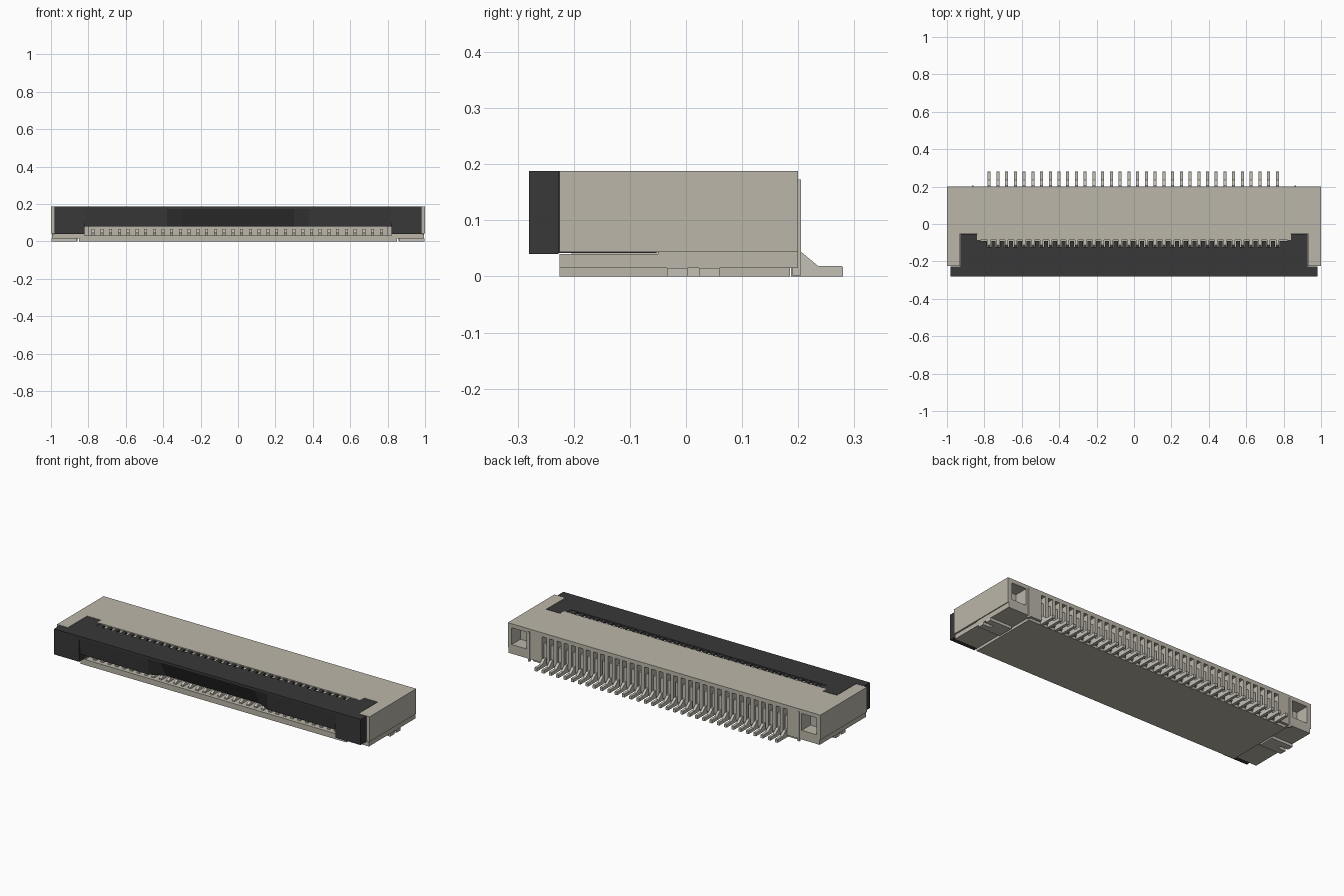
import bpy, bmesh

cube = bpy.data.objects.get("Cube")
if cube:
    bpy.data.objects.remove(cube, do_unlink=True)


def material(name, rgb):
    m = bpy.data.materials.new(name)
    m.use_nodes = True
    m.diffuse_color = (*rgb, 1)
    m.node_tree.nodes["Principled BSDF"].inputs["Base Color"].default_value = (*rgb, 1)
    return m


CREAM = material("warm_grey_plastic", (0.50, 0.47, 0.40))
DARK = material("charcoal_plastic", (0.040, 0.040, 0.040))
METAL = material("pale_metal", (0.55, 0.53, 0.46))


def box(bm, x, y, z):
    """Axis-aligned box from (low, high) pairs."""
    v = [bm.verts.new((a, b, c)) for a in x for b in y for c in z]
    for f in ((0, 1, 3, 2), (4, 6, 7, 5), (0, 4, 5, 1), (2, 3, 7, 6), (0, 2, 6, 4), (1, 5, 7, 3)):
        bm.faces.new([v[i] for i in f])


def pair(bm, x, y, z):
    """A box and its mirror image across x = 0."""
    box(bm, x, y, z)
    box(bm, (-x[1], -x[0]), y, z)


def loft(bm, sections):
    """Skin (x, [(y, z), ...]) sections along x and cap both ends."""
    rings = [[bm.verts.new((x, y, z)) for y, z in pts] for x, pts in sections]
    for a, b in zip(rings, rings[1:]):
        for i in range(len(a)):
            j = (i + 1) % len(a)
            bm.faces.new((a[i], a[j], b[j], b[i]))
    bm.faces.new(rings[0])
    bm.faces.new(rings[-1][::-1])


def finish(name, bm, mat):
    bmesh.ops.recalc_face_normals(bm, faces=bm.faces)
    me = bpy.data.meshes.new(name)
    bm.to_mesh(me)
    bm.free()
    me.materials.append(mat)
    ob = bpy.data.objects.new(name, me)
    bpy.context.collection.objects.link(ob)
    return ob


COUNT, PITCH = 34, 0.0467
pin_x = [-0.004 + (i - (COUNT - 1) / 2) * PITCH for i in range(COUNT)]
TOP = 0.188


def teeth(bm, gap, edge, y, z):
    """Comb of boxes that leaves a gap at every contact."""
    lows = [-edge] + [x + gap / 2 for x in pin_x]
    highs = [x - gap / 2 for x in pin_x] + [edge]
    for lo, hi in zip(lows, highs):
        box(bm, (lo, hi), y, z)


# Housing: floor, roof, core and the block above the cable slot
bm = bmesh.new()
box(bm, (-0.995, 0.995), (-0.225, 0.16), (0.015, 0.032))
box(bm, (-1, 1), (-0.05, 0.2), (0.165, TOP))
box(bm, (-0.84, 0.84), (-0.085, -0.05), (0.165, TOP))
box(bm, (-0.8, 0.8), (0.08, 0.16), (0.032, 0.165))
box(bm, (-0.84, 0.84), (-0.085, 0.08), (0.085, 0.165))
# Solid ends, side walls and the slightly inset lower step
pair(bm, (0.8, 1), (-0.05, 0.12), (0.044, 0.165))
pair(bm, (0.8, 0.995), (-0.05, 0.12), (0.015, 0.044))
pair(bm, (0.93, 1), (-0.225, -0.05), (0.044, TOP))
pair(bm, (0.82, 0.995), (-0.225, -0.05), (0.015, 0.04))
# Frames of the rear corner windows
pair(bm, (0.8, 0.88), (0.12, 0.2), (0.015, 0.165))
pair(bm, (0.975, 1), (0.12, 0.2), (0.044, 0.165))
pair(bm, (0.88, 1), (0.12, 0.2), (0.044, 0.068))
pair(bm, (0.88, 0.995), (0.12, 0.2), (0.015, 0.044))
# Rear comb and raised base plate
teeth(bm, 0.026, 0.8, (0.16, 0.2), (0.015, 0.165))
box(bm, (-0.85, 0.85), (-0.225, 0.185), (0, 0.015))
finish("housing", bm, CREAM)

# Locking flap: front bar with a tapered finger recess
bm = bmesh.new()


def flap_section(depth):
    return [(-0.28, TOP), (-0.28, 0.175), (-0.28 + depth, 0.08), (-0.122, 0.08), (-0.122, TOP)]


loft(bm, [(x, flap_section(d)) for x, d in
          ((-0.82, 0.01), (-0.38, 0.01), (-0.3, 0.05), (0.3, 0.05), (0.38, 0.01), (0.82, 0.01))])
# Flap ends, hinge ears and the comb between contacts
pair(bm, (0.82, 0.98), (-0.28, -0.227), (0.04, TOP))
pair(bm, (0.82, 0.928), (-0.227, -0.053), (0.042, TOP))
teeth(bm, 0.024, 0.835, (-0.122, -0.09), (0.085, TOP - 0.002))
finish("locking_flap", bm, DARK)

# Contacts: lower spring arm with tail, rear stem and upper hook
arm = [(-0.205, 0.03), (-0.205, 0.04), (-0.185, 0.052), (-0.165, 0.044), (-0.06, 0.05),
       (-0.04, 0.066), (-0.02, 0.05), (0.205, 0.044), (0.235, 0.019), (0.277, 0.019),
       (0.28, 0.016), (0.28, 0), (0.187, 0), (0.187, 0.03)]
hook = [(-0.06, 0.145), (-0.12, 0.125), (-0.122, 0.165), (-0.112, 0.18), (-0.06, 0.18)]
bm = bmesh.new()
for x in pin_x:
    ends = (x - 0.008, x + 0.008)
    loft(bm, [(e, arm) for e in ends])
    loft(bm, [(e, hook) for e in ends])
    box(bm, ends, (0.16, 0.192), (0.04, 0.125))
finish("contacts", bm, METAL)

# Solder tabs under each end, split by a notch, and their rear blades
bm = bmesh.new()
pair(bm, (0.86, 0.95), (-0.034, 0.06), (0, 0.015))
pair(bm, (0.95, 0.998), (-0.034, 0.003), (0, 0.015))
pair(bm, (0.95, 0.998), (0.023, 0.06), (0, 0.015))
pair(bm, (0.857, 0.867), (0.19, 0.205), (0.002, 0.173))
finish("solder_tabs", bm, METAL)
